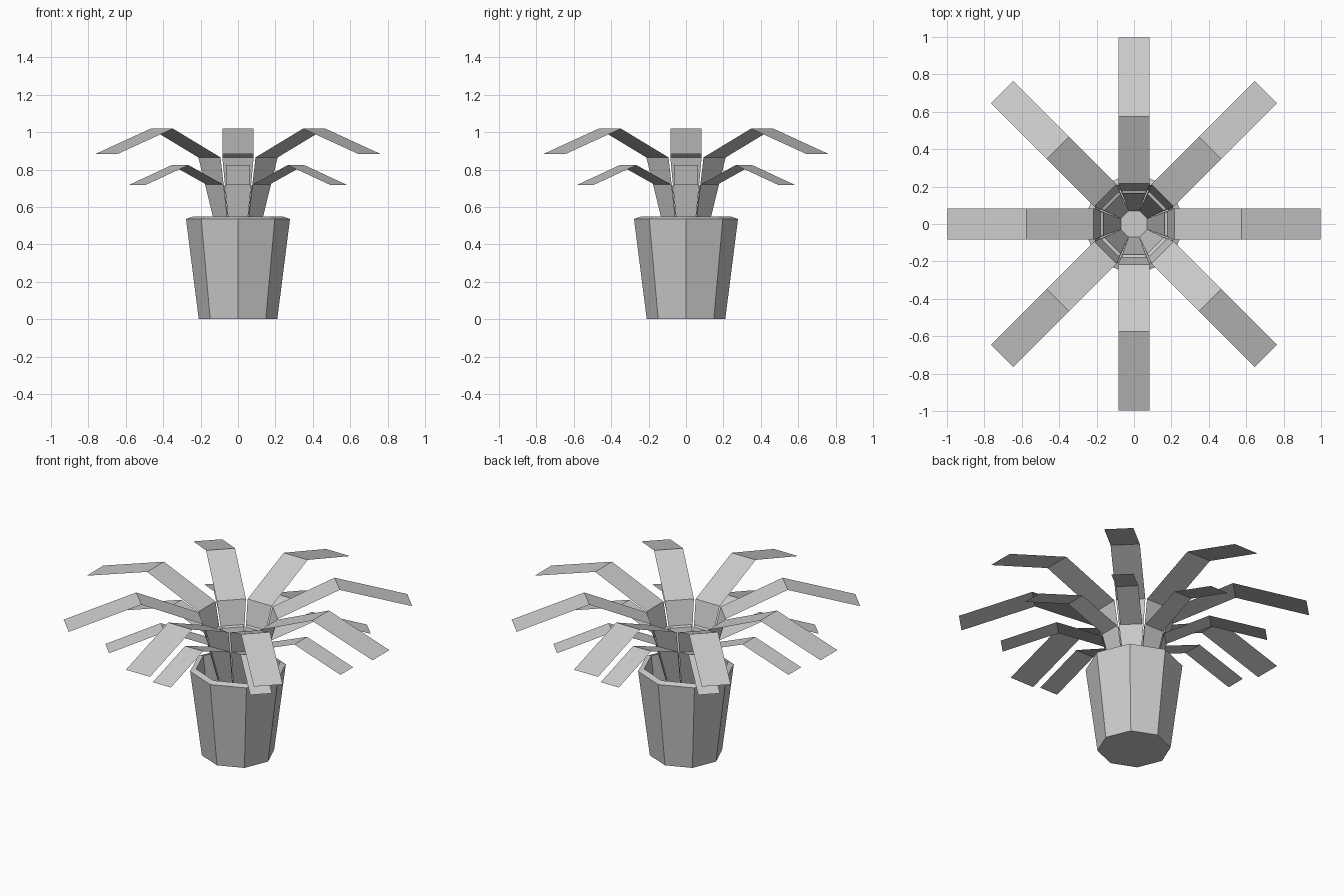
import bpy, bmesh
from math import cos, sin, pi

if "Cube" in bpy.data.objects:
    bpy.data.objects.remove(bpy.data.objects["Cube"])

SIDES = 8


def make_object(name, verts, faces):
    mesh = bpy.data.meshes.new(name)
    mesh.from_pydata(verts, [], faces)
    mesh.update()
    obj = bpy.data.objects.new(name, mesh)
    bpy.context.collection.objects.link(obj)
    return obj


def lathe(name, profile):
    """Eight-sided closed lathe of (radius, z) rings, capped at both ends."""
    bm = bmesh.new()
    rings = [[bm.verts.new((r * cos(2 * pi * i / SIDES), r * sin(2 * pi * i / SIDES), z))
              for i in range(SIDES)] for r, z in profile]
    for a, b in zip(rings, rings[1:]):
        for i in range(SIDES):
            j = (i + 1) % SIDES
            bm.faces.new((a[i], a[j], b[j], b[i]))
    bm.faces.new(rings[0][::-1])
    bm.faces.new(rings[-1])
    mesh = bpy.data.meshes.new(name)
    bm.to_mesh(mesh)
    bm.free()
    obj = bpy.data.objects.new(name, mesh)
    bpy.context.collection.objects.link(obj)


def leaf_ring(name, path):
    """Eight flat bent leaves; path holds (distance, z, half width)."""
    for k in range(SIDES):
        c, s = cos(2 * pi * k / SIDES), sin(2 * pi * k / SIDES)
        verts = [(d * c - w * s, d * s + w * c, z)
                 for d, z, h in path for w in (-h, h)]
        faces = [(2 * i, 2 * i + 2, 2 * i + 3, 2 * i + 1) for i in range(len(path) - 1)]
        make_object(f"{name}_{k + 1}", verts, faces)


# Hollow tapered pot with sloping rim and inner floor
lathe("pot", [(0.21, 0), (0.278, 0.536), (0.243, 0.548), (0.213, 0.3)])

# Long upper leaves
leaf_ring("upper_leaf", [(0.073, 0.3, 0.03), (0.216, 0.865, 0.084),
                         (0.576, 1.019, 0.084), (0.998, 0.882, 0.084)])

# Shorter lower leaves
leaf_ring("lower_leaf", [(0.07, 0.3, 0.029), (0.164, 0.715, 0.063),
                         (0.438, 0.824, 0.063), (0.76, 0.718, 0.063)])
